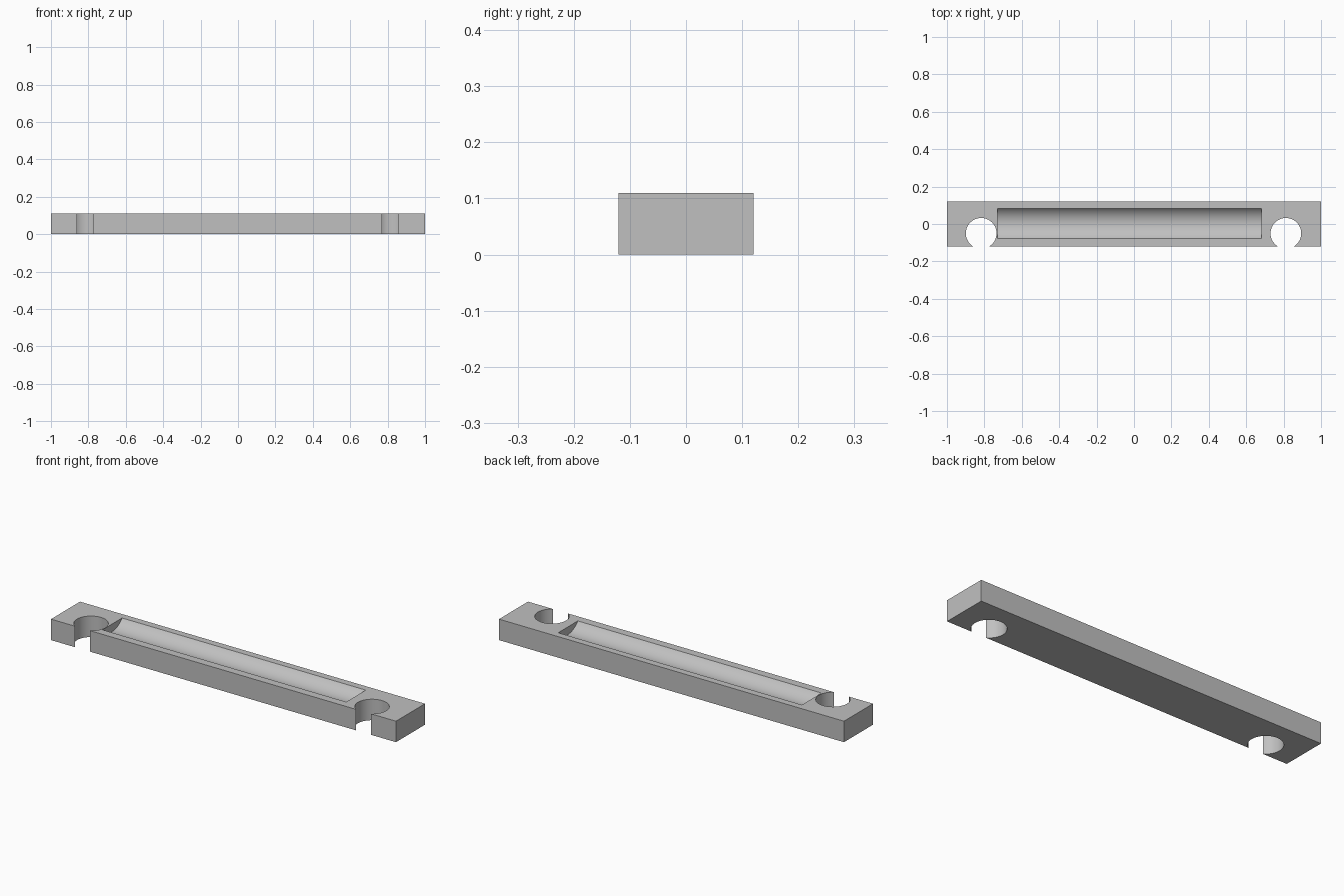
import bpy
from math import pi

if "Cube" in bpy.data.objects:
    bpy.data.objects.remove(bpy.data.objects["Cube"], do_unlink=True)

LENGTH, WIDTH, HEIGHT = 2.0, 0.24, 0.11

# Plain grey material
grey = bpy.data.materials.new("plain_grey")
grey.use_nodes = True
colour = (0.53, 0.53, 0.53, 1)
grey.diffuse_color = colour
grey.node_tree.nodes["Principled BSDF"].inputs["Base Color"].default_value = colour

# Rectangular bar
bpy.ops.mesh.primitive_cube_add(size=1, location=(0, 0, HEIGHT / 2))
bar = bpy.context.object
bar.name = "bar"
bar.scale = (LENGTH, WIDTH, HEIGHT)
bpy.ops.object.transform_apply(location=True, rotation=False, scale=True)
bar.data.materials.append(grey)


def cut_cylinder(name, radius, depth, location, rotation=(0, 0, 0)):
    """Subtract a cylinder from the bar and discard the cutter."""
    bpy.ops.mesh.primitive_cylinder_add(vertices=96, radius=radius, depth=depth,
                                        location=location, rotation=rotation)
    cutter = bpy.context.object
    cutter.name = name
    cutter.hide_render = True
    cutter.data.materials.append(grey)
    cut = bar.modifiers.new(name, 'BOOLEAN')
    cut.operation = 'DIFFERENCE'
    cut.solver = 'EXACT'
    cut.object = cutter
    bpy.context.view_layer.objects.active = bar
    bpy.ops.object.modifier_apply(modifier=name)
    bpy.data.objects.remove(cutter, do_unlink=True)


# Round through-notches that open onto the front face
for side, x in (("right", -0.817), ("left", 0.812)):
    cut_cylinder(side + "_notch", 0.082, HEIGHT * 3, (x, -0.05, HEIGHT / 2))

# Shallow rounded trough along the top
start, end = -0.731, 0.682
half_width, sink = 0.081, 0.04
radius = (half_width ** 2 + sink ** 2) / (2 * sink)
cut_cylinder("trough", radius, end - start,
             ((start + end) / 2, 0.003, HEIGHT - sink + radius), (0, pi / 2, 0))

# Smooth curved walls, sharp edges
bpy.ops.object.select_all(action='DESELECT')
bar.select_set(True)
bpy.context.view_layer.objects.active = bar
bpy.ops.object.shade_smooth_by_angle(angle=pi / 6)
